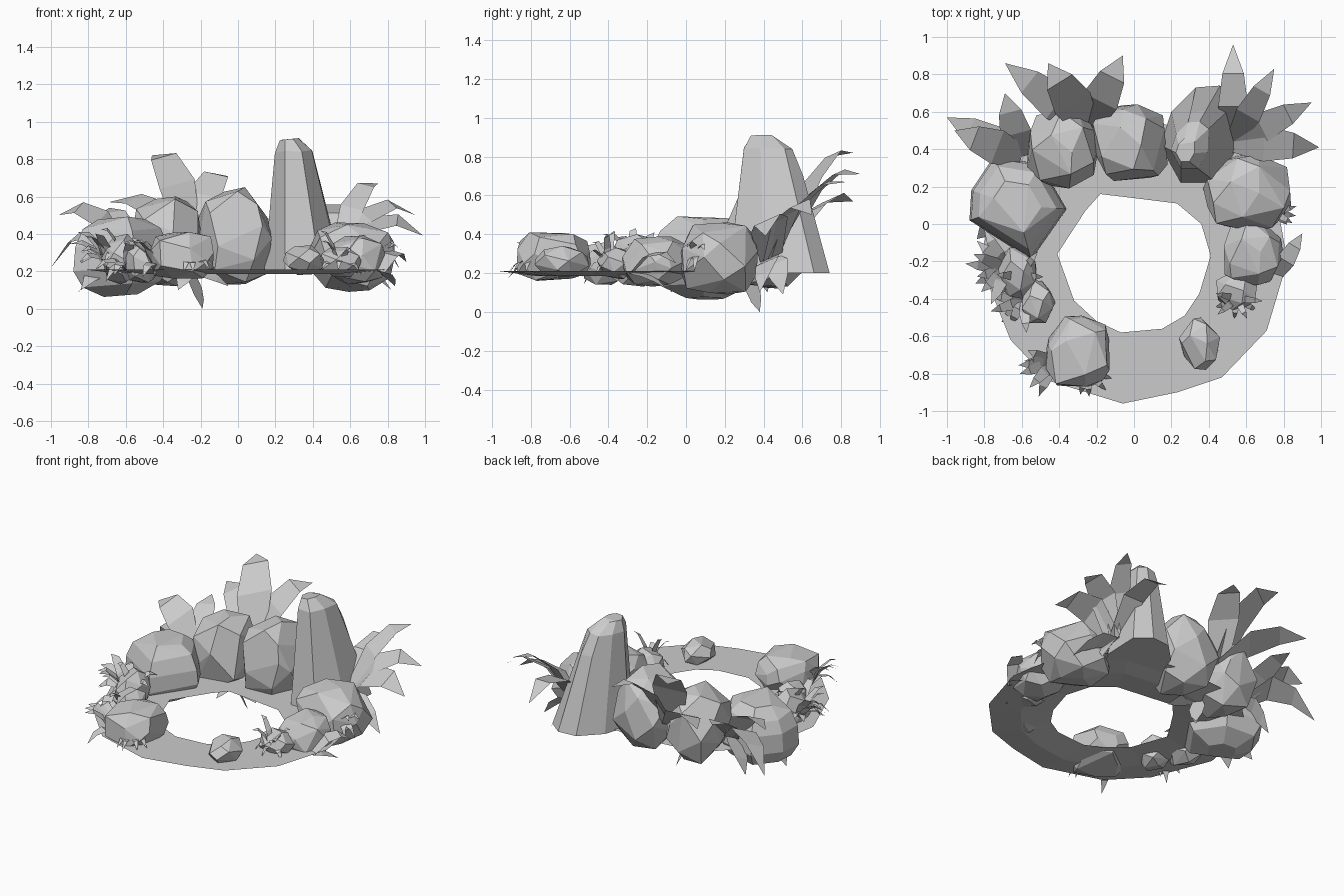
import bpy, bmesh, math, random
from mathutils import Vector

random.seed(11)
if "Cube" in bpy.data.objects:
    bpy.data.objects.remove(bpy.data.objects["Cube"], do_unlink=True)


def finish(bm, name):
    mesh = bpy.data.meshes.new(name)
    bm.to_mesh(mesh)
    bm.free()
    obj = bpy.data.objects.new(name, mesh)
    bpy.context.collection.objects.link(obj)
    return obj


def hull(name, points, merge_angle=9):
    """Faceted convex stone around a cloud of points."""
    bm = bmesh.new()
    for point in points:
        bm.verts.new(point)
    result = bmesh.ops.convex_hull(bm, input=bm.verts)
    loose = {v for v in result["geom_interior"] + result["geom_unused"]
             if isinstance(v, bmesh.types.BMVert)}
    bmesh.ops.delete(bm, geom=list(loose), context="VERTS")
    bmesh.ops.dissolve_limit(bm, angle_limit=math.radians(merge_angle),
                             verts=bm.verts, edges=bm.edges)
    bmesh.ops.recalc_face_normals(bm, faces=bm.faces)
    return finish(bm, name)


def stacked_stone(name, outline, centre, layers, tilt, jitter):
    """Stone from one outline repeated at (scale, height), sheared by tilt."""
    centre = Vector(centre)
    points = []
    for scale, z in layers:
        for corner in outline:
            offset = (Vector(corner) - centre) * scale
            x, y = centre + offset
            points.append((x, y, z + tilt * offset.x
                           + random.uniform(-jitter, jitter) * (z > 0.25)))
    return hull(name, points, 7)


def boulder(name, low, high, count, blocky):
    """Irregular rounded stone filling the box from low to high."""
    points = []
    for i in range(count):
        z = 1 - 2 * (i + 0.5) / count
        turn = i * math.pi * (3 - math.sqrt(5)) + random.uniform(-0.3, 0.3)
        flat = math.sqrt(1 - z * z)
        p = Vector((flat * math.cos(turn), flat * math.sin(turn), z))
        size = sum(abs(c) ** blocky for c in p) ** (-1 / blocky)
        points.append(p * size * random.uniform(0.92, 1.05))
    for axis in range(3):
        least = min(p[axis] for p in points)
        most = max(p[axis] for p in points)
        for p in points:
            part = (p[axis] - least) / (most - least)
            p[axis] = low[axis] + part * (high[axis] - low[axis])
    return hull(name, points)


def add_leaf(bm, root, tip, width, lift):
    """Kinked, pointed blade from root to tip, arched up, front edge dipped."""
    root, tip = Vector(root), Vector(tip)
    along = tip - root
    side = along.cross(Vector((0, 0, 1))).normalized()
    side.z += side.y * 0.45
    rows = []
    for t, wide in ((0, 0.6), (0.36, 1), (0.7, 0.72)):
        middle = root + along * t + Vector((0, 0, lift * 4 * t * (1 - t)))
        half = side * width * wide / 2
        rows.append([bm.verts.new(middle - half), bm.verts.new(middle + half)])
    for a, b in zip(rows, rows[1:]):
        bm.faces.new((a[0], a[1], b[1], b[0]))
    bm.faces.new((rows[-1][0], rows[-1][1], bm.verts.new(tip)))


def leaf_cluster(name, root, leaves):
    bm = bmesh.new()
    for tip, width, lift in leaves:
        add_leaf(bm, root, tip, width, lift)
    return finish(bm, name)


def grass_tuft(name, centre, heading, spread, count, reach, height):
    """Narrow blades fanned around a heading given in degrees."""
    bm = bmesh.new()
    for i in range(count):
        turn = math.radians(heading + spread * (i / (count - 1) - 0.5)
                            + random.uniform(-10, 10))
        far = reach * random.uniform(0.65, 1)
        tip = (centre[0] + far * math.cos(turn),
               centre[1] + far * math.sin(turn),
               centre[2] + height * random.uniform(-0.35, 1))
        add_leaf(bm, centre, tip, reach * 0.27, 0.06)
    return finish(bm, name)


# Ground ring: flat top, shallow keel underneath
outer = [(-.06, -.96), (.23, -.9), (.47, -.82), (.71, -.57), (.82, -.2),
         (.75, .2), (.45, .5), (0, .55), (-.45, .5), (-.75, .2),
         (-.82, -.22), (-.66, -.62), (-.45, -.84)]
inner = [(-.07, -.58), (.15, -.56), (.27, -.49), (.35, -.37), (.41, -.17),
         (.36, 0), (.23, .11), (.03, .135), (-.18, .16), (-.26, .07),
         (-.41, -.16), (-.32, -.41), (-.2, -.52)]
keel = [((a + c) / 2, (b + d) / 2) for (a, b), (c, d) in zip(outer, inner)]
bm = bmesh.new()
loops = [[bm.verts.new((x, y, z)) for x, y in rim]
         for rim, z in ((outer, 0.21), (inner, 0.21), (keel, 0.185))]
for a, b in zip(loops, loops[1:] + loops[:1]):
    for i in range(len(outer)):
        j = (i + 1) % len(outer)
        bm.faces.new((a[i], a[j], b[j], b[i]))
finish(bm, "ground_ring")

# Tall standing stone, leaning toward the middle of the ring
stacked_stone("tall_stone",
              [(.14, .42), (.2, .6), (.33, .73), (.46, .74), (.56, .66),
               (.55, .4), (.44, .22), (.25, .22)], (.25, .37),
              ((1, .2), (.82, .45), (.63, .7), (.48, .84), (.24, .9)), 0, .012)

# Broad slab on the right side
stacked_stone("broad_stone",
              [(-.75, .36), (-.5, .32), (-.36, .08), (-.55, -.19),
               (-.88, .02), (-.87, .18)], (-.63, .1),
              ((.35, .07), (.8, .13), (1, .22), (.96, .33), (.8, .43),
               (.5, .48)), .08, .02)

# Rounded boulders, each filling a box: low corner, high corner, points, squareness
boulders = {
    "back_right_boulder": ((-.57, .19, .12), (-.19, .6, .6), 26, 2.7),
    "back_boulder": ((-.23, .23, .13), (.18, .64, .65), 26, 2.9),
    "left_boulder": ((.37, -.04, .09), (.84, .37, .46), 28, 2.9),
    "left_low_boulder": ((.48, -.33, .13), (.8, .03, .39), 26, 2.9),
    "left_pebble": ((.44, -.46, .17), (.66, -.25, .33), 18, 2.3),
    "front_left_pebble": ((.24, -.78, .18), (.46, -.5, .34), 18, 2.2),
    "front_right_boulder": ((-.47, -.87, .16), (-.13, -.49, .41), 30, 3.8),
    "right_pebble": ((-.6, -.53, .14), (-.42, -.3, .36), 20, 2.6),
    "right_side_pebble": ((-.73, -.4, .13), (-.52, -.12, .4), 20, 2.6),
}
for name, settings in boulders.items():
    boulder(name, *settings)

# Broad leaves fanned behind the stones
leaf_cluster("back_left_leaves", (.53, .44, .28), [
    ((.53, .96, .46), .16, .18), ((.75, .83, .67), .14, .13),
    ((.95, .65, .5), .16, .15), ((.99, .41, .39), .19, .14),
    ((.68, .5, .09), .13, .04), ((.82, .38, .1), .12, .05)])
leaf_cluster("back_leaves", (-.25, .52, .35), [
    ((-.46, .86, .82), .22, .16), ((-.06, .9, .71), .2, .14),
    ((-.69, .86, .57), .2, .1)])
leaf_cluster("back_right_leaves", (-.6, .36, .3), [
    ((-.96, .5, .5), .19, .12), ((-1, .57, .22), .18, .16),
    ((-.69, .7, .54), .17, .06), ((-.75, .42, .1), .13, .05)])

# Hanging and side leaves
leaf_cluster("drooping_leaves", (-.25, .32, .2), [
    ((-.19, .38, 0), .1, 0), ((-.32, .22, .1), .1, .02),
    ((-.05, .27, .12), .1, .02)])
leaf_cluster("right_drooping_leaves", (-.68, .08, .2), [
    ((-.86, .13, .08), .14, .04), ((-.84, -.08, .1), .12, .04)])
leaf_cluster("left_side_leaves", (.76, -.28, .2), [
    ((.9, -.05, .25), .1, .08), ((.84, -.1, .12), .08, .02)])

# Grass tufts between the small stones: centre, heading, spread, count, reach, height
tufts = {
    "right_grass": ((-.68, -.24, .21), 185, 120, 9, .25, .2),
    "right_inner_grass": ((-.62, -.28, .26), 200, 300, 6, .17, .18),
    "right_front_grass": ((-.59, -.41, .2), 220, 100, 5, .22, .17),
    "front_right_grass": ((-.43, -.74, .2), 195, 90, 6, .23, .16),
    "front_grass": ((-.25, -.79, .2), 300, 100, 4, .16, .03),
    "left_front_grass": ((.55, -.4, .2), 260, 200, 7, .14, .22),
    "left_grass": ((.75, .06, .25), 0, 100, 5, .14, .17),
}
for name, settings in tufts.items():
    grass_tuft(name, *settings)
